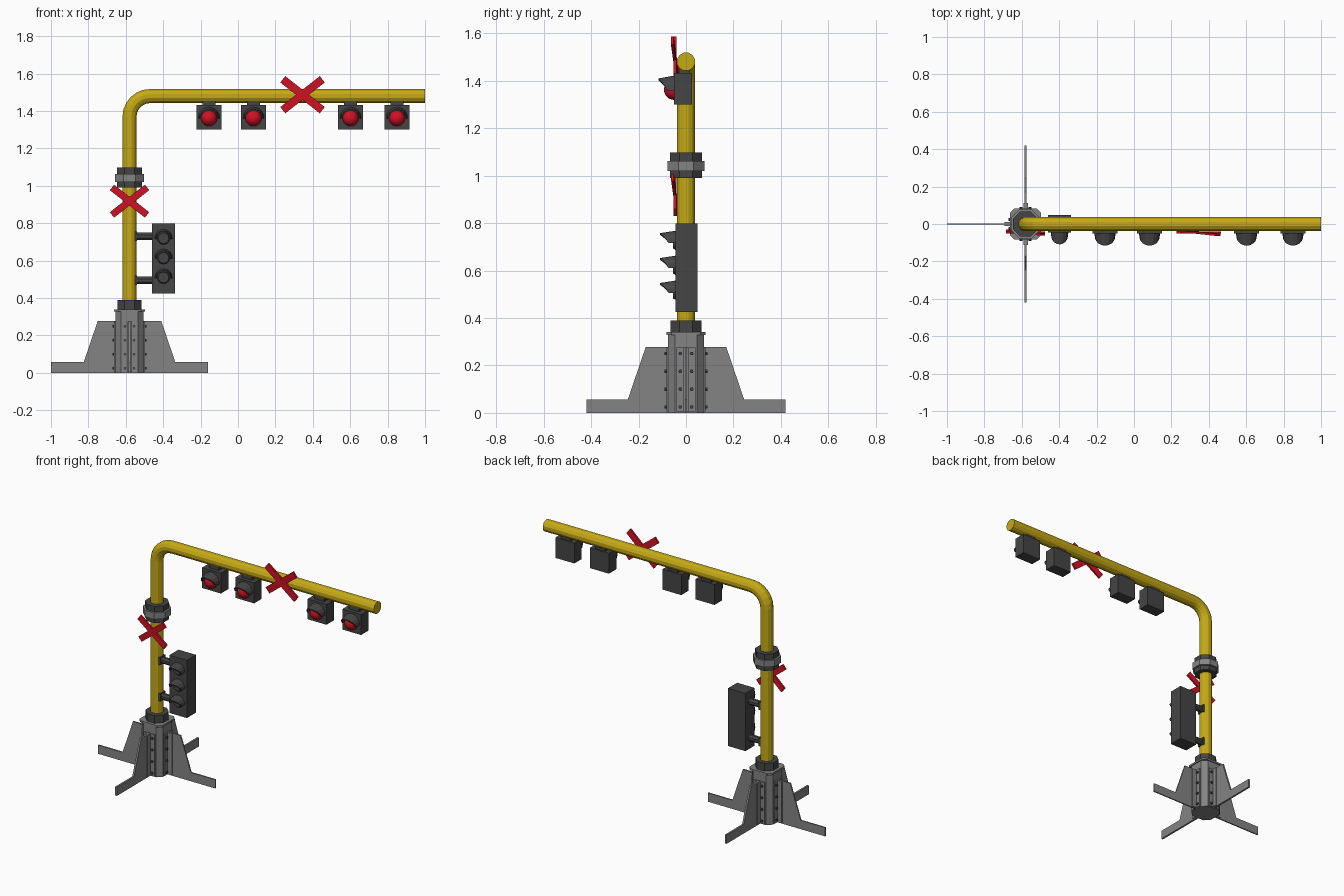
import bpy, bmesh
from math import pi, sin, cos, radians
from mathutils import Matrix, Vector

cube = bpy.data.objects.get("Cube")
if cube:
    bpy.data.objects.remove(cube)

PX = -0.58      # pole position along x
ARM_Z = 1.48    # arm centre height


def material(name, rgb):
    m = bpy.data.materials.new(name)
    m.use_nodes = True
    m.diffuse_color = (*rgb, 1)
    bsdf = m.node_tree.nodes["Principled BSDF"]
    bsdf.inputs["Base Color"].default_value = (*rgb, 1)
    bsdf.inputs["Roughness"].default_value = 0.7
    return m


YELLOW = material("yellow paint", (0.56, 0.40, 0.008))
RED = material("signal red", (0.62, 0.006, 0.018))
GREY = material("steel grey", (0.23, 0.23, 0.23))
DARK = material("dark grey", (0.06, 0.06, 0.06))


def finish(name, bm, mat):
    bmesh.ops.recalc_face_normals(bm, faces=bm.faces[:])
    me = bpy.data.meshes.new(name)
    bm.to_mesh(me)
    bm.free()
    me.materials.append(mat)
    ob = bpy.data.objects.new(name, me)
    bpy.context.collection.objects.link(ob)
    return ob


def add_box(bm, centre, size, rot=Matrix()):
    bmesh.ops.create_cube(bm, size=1, matrix=Matrix.Translation(centre) @ rot @ Matrix.Diagonal((*size, 1)))


def add_cylinder(bm, centre, radius, depth, axis, sides=8, tip=None):
    rot = Vector(axis).to_track_quat('Z', 'Y').to_matrix().to_4x4()
    turn = Matrix.Rotation(pi / sides, 4, 'Z')
    bmesh.ops.create_cone(bm, cap_ends=True, segments=sides, radius1=radius,
                          radius2=radius if tip is None else tip, depth=depth,
                          matrix=Matrix.Translation(centre) @ rot @ turn)


def loft(bm, rings, cyclic=False):
    """Skin a list of point rings; close the ends, or join last to first."""
    loops = [[bm.verts.new(p) for p in r] for r in rings]
    n = len(loops[0])
    pairs = list(zip(loops, loops[1:])) + ([(loops[-1], loops[0])] if cyclic else [])
    for a, b in pairs:
        for i in range(n):
            j = (i + 1) % n
            bm.faces.new((a[i], a[j], b[j], b[i]))
    if not cyclic:
        bm.faces.new(loops[0])
        bm.faces.new(loops[-1])


# Bent pole and overhead arm: one swept tube
def pole_and_arm():
    bend, r, sides = 0.11, 0.039, 12
    path = [(PX, 0.33, 0)]
    for i in range(7):
        a = pi / 2 * i / 6
        path.append((PX + bend * (1 - cos(a)), ARM_Z - bend * (1 - sin(a)), a))
    path.append((1.0, ARM_Z, pi / 2))
    rings = []
    for x, z, a in path:
        ring = []
        for k in range(sides):
            t = 2 * pi * (k + 0.5) / sides
            u = r * cos(t)
            ring.append((x + u * cos(a), r * sin(t), z - u * sin(a)))
        rings.append(ring)
    bm = bmesh.new()
    loft(bm, rings)
    finish("pole_and_arm", bm, YELLOW)


pole_and_arm()


# Foot: chamfered column, cap plate and collars
def column(name, half, chamfer, z0, z1, mat):
    c = half - chamfer
    outline = [(half, -c), (half, c), (c, half), (-c, half),
               (-half, c), (-half, -c), (-c, -half), (c, -half)]
    bm = bmesh.new()
    loft(bm, [[(PX + x, y, z) for x, y in outline] for z in (z0, z1)])
    finish(name, bm, mat)


column("foot_column", 0.076, 0.03, 0, 0.33, GREY)
column("foot_cap_plate", 0.082, 0.02, 0.328, 0.34, GREY)


def ring(name, radius, z0, z1, mat):
    bm = bmesh.new()
    add_cylinder(bm, (PX, 0, (z0 + z1) / 2), radius, z1 - z0, (0, 0, 1))
    finish(name, bm, mat)


ring("foot_collar", 0.07, 0.34, 0.39, DARK)
ring("coupling_lower_nut", 0.072, 0.99, 1.022, DARK)
ring("coupling_ring", 0.085, 1.02, 1.062, GREY)
ring("coupling_upper_nut", 0.072, 1.06, 1.098, DARK)

# Four stabilising fins, each with a pair of bolted brackets
FIN = [(0, 0), (0.42, 0), (0.42, 0.057), (0.245, 0.057), (0.17, 0.277), (0, 0.277)]
for i, side in enumerate(("left", "back", "right", "front")):
    place = Matrix.Translation((PX, 0, 0)) @ Matrix.Rotation(i * pi / 2, 4, 'Z')
    half = 0.006 if i % 2 else 0.004
    bm = bmesh.new()
    loft(bm, [[(x, y, z) for x, z in FIN] for y in (-half, half)])
    finish(side + "_fin", bm, GREY).matrix_world = place
    bm, bolts = bmesh.new(), bmesh.new()
    for s in (-1, 1):
        add_box(bm, (0.079, s * 0.022, 0.14), (0.008, 0.036, 0.27))
        add_box(bm, (0.096, s * (half + 0.003), 0.14), (0.034, 0.006, 0.27))
        for k in range(4):
            add_cylinder(bolts, (0.086, s * 0.024, 0.025 + k * 0.075), 0.008, 0.01, (1, 0, 0), 6)
    finish(side + "_brackets", bm, GREY).matrix_world = place
    finish(side + "_bolts", bolts, DARK).matrix_world = place


# Curved sun visor, tapering forward from the housing face
def visor(name, x, y, z, radius, length, steps=8):
    bm = bmesh.new()
    rings = []
    for i in range(steps + 1):
        a = radians(-5 + 190 * i / steps)
        c, s = cos(a), sin(a)
        reach = length * (0.45 + 0.55 * max(0, s))
        tip = radius * (1 - 0.22 * reach / length)
        rings.append([(x + q * c, yy, z + q * s) for q, yy in
                      ((radius, y + 0.004), (tip, y - reach),
                       (tip - 0.008, y - reach), (radius - 0.008, y + 0.004))])
    loft(bm, rings)
    finish(name, bm, DARK)


# Three-lamp signal on the pole
bm = bmesh.new()
add_box(bm, (-0.398, 0.002, 0.612), (0.125, 0.094, 0.374))
finish("signal_housing", bm, DARK)
bm = bmesh.new()
for z in (0.73, 0.495):
    add_cylinder(bm, (-0.50, 0, z), 0.021, 0.10, (1, 0, 0))
    add_box(bm, (-0.545, 0, z), (0.012, 0.05, 0.05))
finish("signal_mounts", bm, DARK)
for label, z in (("top", 0.72), ("middle", 0.615), ("bottom", 0.51)):
    visor(label + "_signal_visor", -0.398, -0.045, z, 0.048, 0.064)
    bm = bmesh.new()
    add_cylinder(bm, (-0.398, -0.048, z), 0.036, 0.012, (0, -1, 0), 16, 0.028)
    finish(label + "_signal_lens", bm, DARK)

# Warning lamps hanging from the arm
for i, x in enumerate((-0.155, 0.083, 0.602, 0.85), 1):
    bm = bmesh.new()
    add_box(bm, (x, -0.012, 1.366), (0.135, 0.076, 0.132))
    finish(f"lamp_housing_{i}", bm, DARK)
    bm = bmesh.new()
    add_box(bm, (x, -0.005, 1.44), (0.07, 0.045, 0.026))
    finish(f"lamp_hanger_{i}", bm, DARK)
    visor(f"lamp_visor_{i}", x, -0.05, 1.364, 0.058, 0.066)
    bm = bmesh.new()
    bmesh.ops.create_uvsphere(bm, u_segments=20, v_segments=12, radius=0.043,
                              matrix=Matrix.Translation((x, -0.05, 1.362)))
    lens = finish(f"lamp_lens_{i}", bm, RED)
    lens.data.shade_smooth()


# Crossed warning boards, one of each pair leaning forward
def crossed_boards(name, x, z, length, width):
    for label, angle, lean in (("rising", -38, -5), ("falling", 38, 0)):
        rot = Matrix.Rotation(radians(angle), 4, 'Y') @ Matrix.Rotation(radians(lean), 4, 'Z')
        bm = bmesh.new()
        add_box(bm, (x, -0.046, z), (length, 0.012, width), rot)
        finish(f"{name}_{label}_board", bm, RED)


crossed_boards("arm_cross", 0.345, 1.487, 0.268, 0.043)
crossed_boards("pole_cross", PX, 0.918, 0.238, 0.037)
